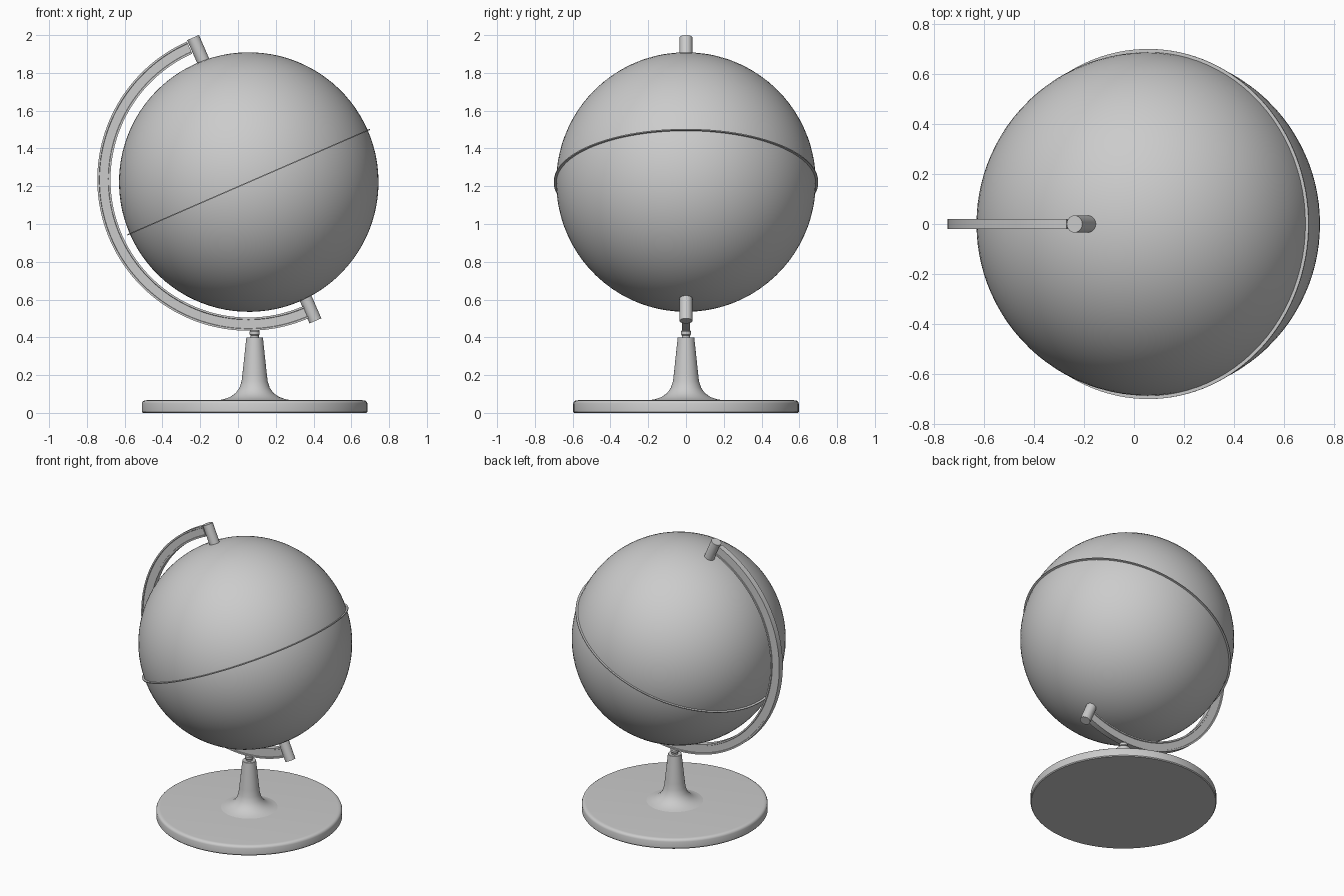
import bpy, bmesh, math
from mathutils import Vector, Matrix

cube = bpy.data.objects.get("Cube")
if cube:
    bpy.data.objects.remove(cube, do_unlink=True)

grey = bpy.data.materials.new("plain grey")
grey.use_nodes = True
COLOUR = (0.6, 0.6, 0.6, 1)
grey.diffuse_color = COLOUR
grey.node_tree.nodes["Principled BSDF"].inputs["Base Color"].default_value = COLOUR

TILT = math.radians(23.5)
AXIS = Vector((-math.sin(TILT), 0, math.cos(TILT)))
TILTED = Matrix.Rotation(-TILT, 4, 'Y')
CENTRE = Vector((0.057, 0, 1.222))


def finish(name, bm, matrix=Matrix()):
    """Turn a bmesh into a smooth shaded object with sharp edges kept."""
    bmesh.ops.recalc_face_normals(bm, faces=bm.faces)
    mesh = bpy.data.meshes.new(name)
    bm.to_mesh(mesh)
    bm.free()
    mesh.transform(matrix)
    mesh.materials.append(grey)
    ob = bpy.data.objects.new(name, mesh)
    bpy.context.collection.objects.link(ob)
    bpy.ops.object.select_all(action='DESELECT')
    ob.select_set(True)
    bpy.context.view_layer.objects.active = ob
    bpy.ops.object.shade_smooth_by_angle(angle=math.radians(35))
    return ob


def sweep(name, profile, start, end, steps, matrix=Matrix(), closed=False):
    """Revolve a (radius, height) profile about z from start to end degrees."""
    bm = bmesh.new()
    full = abs(end - start) >= 360
    rings = []
    for i in range(steps if full else steps + 1):
        a = math.radians(start + (end - start) * i / steps)
        rings.append([bm.verts.new((r * math.cos(a), r * math.sin(a), h)) for r, h in profile])
    n = len(profile)
    for i in range(steps):
        a, b = rings[i], rings[(i + 1) % len(rings)]
        for j in range(n if closed else n - 1):
            k = (j + 1) % n
            bm.faces.new((a[j], b[j], b[k], a[k]))
    if closed and not full:
        bm.faces.new(rings[0])
        bm.faces.new(rings[-1])
    bmesh.ops.remove_doubles(bm, verts=bm.verts, dist=1e-5)
    return finish(name, bm, matrix)


# Ball, tilted with its poles on the axis
bm = bmesh.new()
bmesh.ops.create_uvsphere(bm, u_segments=96, v_segments=48, radius=0.687)
finish("globe_ball", bm, Matrix.Translation(CENTRE) @ TILTED)

# Thin flat ring around the equator
sweep("equator_ring", [(0.68, -0.003), (0.70, -0.003), (0.70, 0.003), (0.68, 0.003)],
      0, 360, 128, Matrix.Translation(CENTRE) @ TILTED, closed=True)

# Half-circle arm with a shallow groove along each side
half = [(0.80, 0.02), (0.79, 0.02), (0.788, 0.015), (0.742, 0.015), (0.74, 0.02), (0.73, 0.02)]
arm = half + [(r, -h) for r, h in reversed(half)]
upright = Matrix.Rotation(math.radians(90), 4, 'X')
sweep("support_arm", arm, 114, 295, 80,
      Matrix.Translation((0.055, 0, 1.235)) @ upright, closed=True)

# Pivot pins joining the arm to the ball
for name, tip, way in (("top_pin", (-0.238, 0, 1.987), -1), ("bottom_pin", (0.41, 0, 0.487), 1)):
    bm = bmesh.new()
    bmesh.ops.create_cone(bm, cap_ends=True, segments=32, radius1=0.034, radius2=0.034, depth=0.14)
    finish(name, bm, Matrix.Translation(Vector(tip) + AXIS * way * 0.07) @ TILTED)

# Round foot, flared post and neck, each turned about the same upright line
foot_at = Matrix.Translation((0.088, 0, 0))
sweep("base_disc", [(0, 0), (0.592, 0), (0.597, 0.006), (0.597, 0.05), (0.593, 0.06),
                    (0.584, 0.066), (0.57, 0.067), (0, 0.07)], 0, 360, 96, foot_at)
sweep("post", [(0.20, 0.066), (0.165, 0.072), (0.13, 0.084), (0.10, 0.105), (0.08, 0.133),
               (0.069, 0.168), (0.064, 0.21), (0.044, 0.398), (0.042, 0.40), (0, 0.40)],
      0, 360, 48, foot_at)
sweep("neck", [(0.022, 0.395), (0.022, 0.41), (0.027, 0.416), (0.027, 0.43),
               (0.022, 0.437), (0, 0.442)], 0, 360, 32, foot_at)
